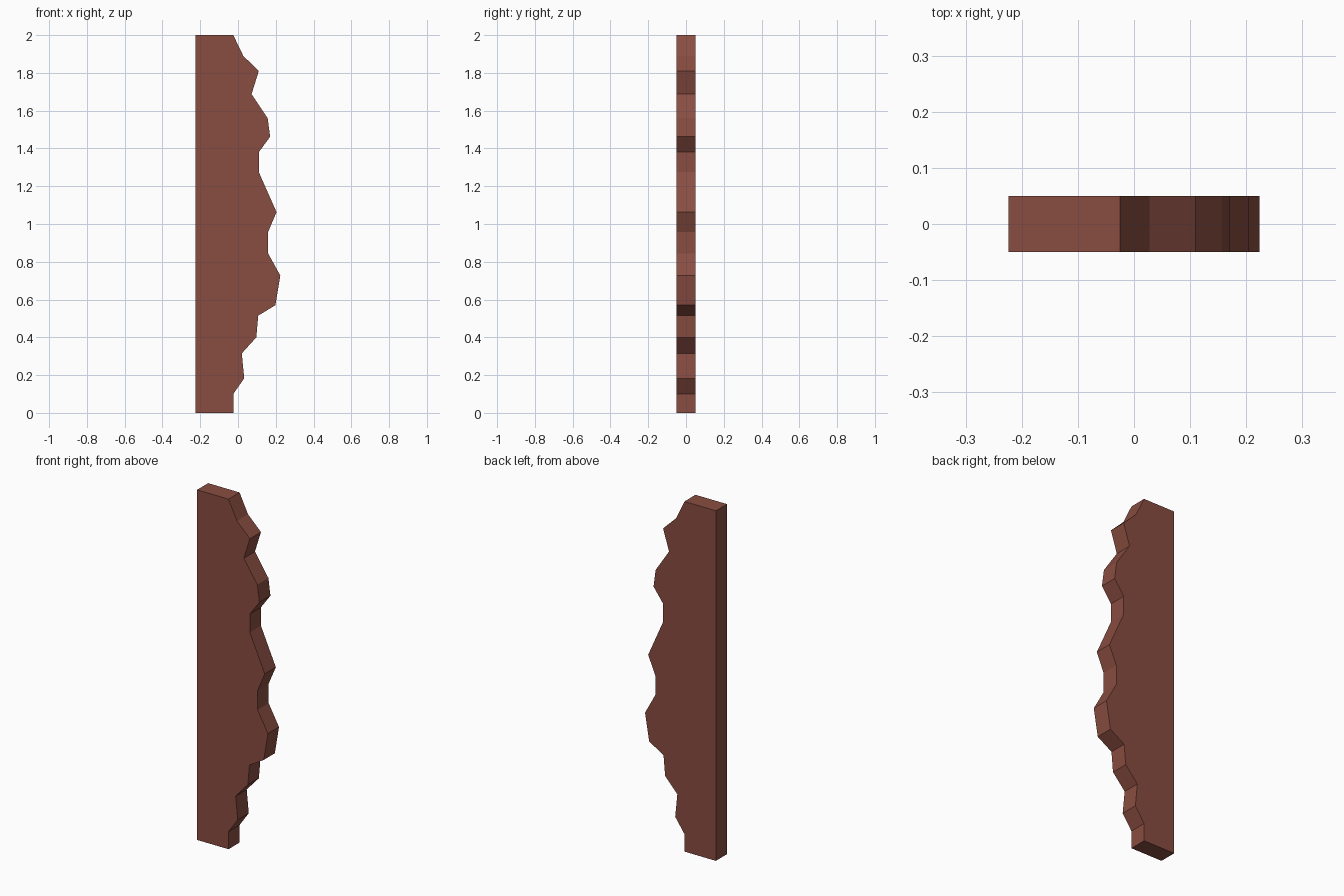
import bpy, bmesh

if "Cube" in bpy.data.objects:
    bpy.data.objects.remove(bpy.data.objects["Cube"])

# Single flat colour
mat = bpy.data.materials.new("reddish brown")
mat.diffuse_color = (0.25, 0.074, 0.052, 1)
mat.use_nodes = True
mat.node_tree.nodes["Principled BSDF"].inputs["Base Color"].default_value = mat.diffuse_color

# Ragged right edge of the plank, bottom to top (x, z)
edge = [(-0.025, 0), (-0.025, 0.10), (0.033, 0.183), (0.02, 0.315),
        (0.097, 0.40), (0.107, 0.515), (0.198, 0.57), (0.224, 0.727),
        (0.159, 0.845), (0.159, 0.957), (0.204, 1.063), (0.11, 1.275),
        (0.11, 1.38), (0.17, 1.462), (0.157, 1.56), (0.072, 1.688),
        (0.11, 1.81), (0.028, 1.89), (-0.025, 2.0)]
LEFT, HALF_DEPTH = -0.224, 0.05
profile = [(LEFT, 0)] + edge + [(LEFT, 2.0)]

# Plank: profile face on the front, extruded to the back
bm = bmesh.new()
front = bm.faces.new([bm.verts.new((x, -HALF_DEPTH, z)) for x, z in profile])
result = bmesh.ops.extrude_face_region(bm, geom=[front], use_keep_orig=True)
back_verts = [g for g in result["geom"] if isinstance(g, bmesh.types.BMVert)]
bmesh.ops.translate(bm, verts=back_verts, vec=(0, 2 * HALF_DEPTH, 0))
bmesh.ops.recalc_face_normals(bm, faces=bm.faces)

mesh = bpy.data.meshes.new("ragged_plank")
bm.to_mesh(mesh)
bm.free()
mesh.materials.append(mat)
plank = bpy.data.objects.new("ragged_plank", mesh)
bpy.context.collection.objects.link(plank)
